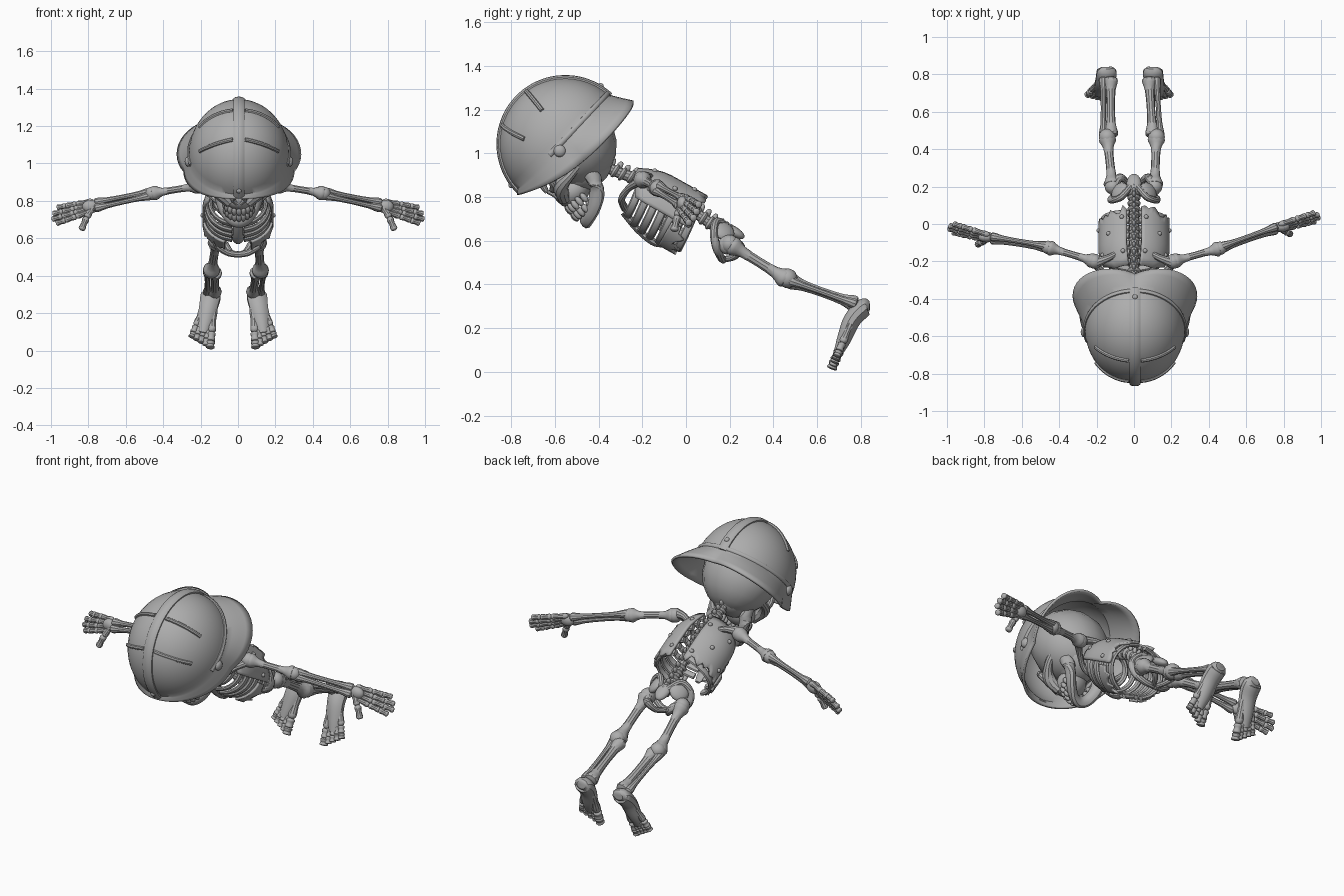
import bpy, bmesh, math, random
from math import sin, cos, pi
from mathutils import Vector, Matrix

random.seed(4)
if "Cube" in bpy.data.objects:
    bpy.data.objects.remove(bpy.data.objects["Cube"])

material = bpy.data.materials.new("bone grey")
material.use_nodes = True
GREY = (0.42, 0.42, 0.42, 1)
material.diffuse_color = GREY
material.node_tree.nodes["Principled BSDF"].inputs["Base Color"].default_value = GREY

# Leaning frames: local -Y is the front, local Z is up along the body
HEAD = Matrix.Translation((0.005, -0.55, 1.04)) @ Matrix.Rotation(0.69, 4, 'X')
TORSO = Matrix.Translation((0, -0.1, 0.75)) @ Matrix.Rotation(1.06, 4, 'X')
PELVIS = Matrix.Translation((0, 0.17, 0.605)) @ Matrix.Rotation(1.06, 4, 'X')
SIDES = (("left", 1), ("right", -1))
DOME = Vector((0.262, 0.295, 0.298))


def finish(bm, name, frame=None, shell=0):
    """Turn a bmesh into a smooth-shaded object, optionally with thickness."""
    bmesh.ops.recalc_face_normals(bm, faces=bm.faces)
    mesh = bpy.data.meshes.new(name)
    bm.to_mesh(mesh)
    bm.free()
    mesh.materials.append(material)
    mesh.polygons.foreach_set("use_smooth", [True] * len(mesh.polygons))
    mesh.set_sharp_from_angle(angle=math.radians(35))
    ob = bpy.data.objects.new(name, mesh)
    bpy.context.collection.objects.link(ob)
    if frame:
        ob.matrix_world = frame
    if shell:
        mod = ob.modifiers.new("thickness", 'SOLIDIFY')
        mod.thickness, mod.offset = shell, 0


def skin(bm, rings, wrap=True):
    """Join rows of points with quads."""
    rows = [[bm.verts.new(p) for p in ring] for ring in rings]
    for a, b in zip(rows, rows[1:]):
        for i in range(len(a) if wrap else len(a) - 1):
            j = (i + 1) % len(a)
            bm.faces.new((a[i], a[j], b[j], b[i]))
    return rows


def tube(bm, points, flat=1, ref=(0, 0, 1), n=10, steps=4):
    """Smooth tube through (x, y, z, radius) points; flat stretches it along ref."""
    p = [Vector(q) for q in points]
    p = [2 * p[0] - p[1]] + p + [2 * p[-1] - p[-2]]
    path = []
    for a, b, c, d in zip(p, p[1:], p[2:], p[3:]):
        for k in range(steps):
            t = k / steps
            path.append(0.5 * (2 * b + (c - a) * t + (2 * a - 5 * b + 4 * c - d) * t * t
                               + (3 * b - a - 3 * c + d) * t ** 3))
    path.append(p[-2])
    rings = []
    for i, q in enumerate(path):
        tangent = (path[min(i + 1, len(path) - 1)] - path[max(i - 1, 0)]).xyz.normalized()
        side = Vector(ref).cross(tangent).normalized()
        other = tangent.cross(side) * flat
        rings.append([q.xyz + q.w * (side * cos(2 * pi * k / n) + other * sin(2 * pi * k / n))
                      for k in range(n)])
    rows = skin(bm, rings)
    bm.faces.new(rows[0])
    bm.faces.new(rows[-1])


def ball(bm, centre, size, frame=Matrix()):
    m = Matrix.Translation(centre) @ frame @ Matrix.Diagonal((*size, 1))
    bmesh.ops.create_uvsphere(bm, u_segments=16, v_segments=10, radius=1, matrix=m)


def bone(bm, a, b, r, knob=1.7, ref=(0, 0, 1)):
    """Long bone with swollen ends."""
    a, b = Vector(a), Vector(b)
    shape = ((0, 0.5), (0.03, knob), (0.1, knob), (0.22, 1), (0.5, 0.85),
             (0.78, 1), (0.9, knob), (0.97, knob), (1, 0.5))
    tube(bm, [(*a.lerp(b, t), r * k) for t, k in shape], ref=ref, steps=2)


def digit(bm, a, b, r, ref=(0, 0, 1)):
    """Stubby finger or toe bone with rounded ends."""
    a, b = Vector(a), Vector(b)
    shape = ((-0.08, 0.45), (0.06, 0.95), (0.2, 1.05), (0.5, 0.85), (0.8, 1.05), (0.94, 0.9), (1.0, 0.4))
    tube(bm, [(*a.lerp(b, t), r * k) for t, k in shape], ref=ref, steps=2)


# Helmet shell with a crease and a flared brim
def helmet_ring(k):
    ring = []
    for i in range(72):
        a = 2 * pi * i / 72
        c, s = cos(a), sin(a)
        th = math.acos((0.015 + 0.035 * s) / DOME.z) * min(k, 12) / 12
        x, y, z = DOME.x * sin(th) * c, DOME.y * sin(th) * s, DOME.z * cos(th)
        if k > 12:
            t = (k - 12) / 4
            flare = (0.018 + 0.011 * (1 + s) + 0.17 * max(0, s) * abs(c)) * t ** 0.9
            x, y = x + flare * c, y + flare * s
            z += (-0.04 - 0.07 * c * c - z) * t
        ring.append((x, y, z))
    return ring


bm = bmesh.new()
rows = skin(bm, [helmet_ring(k) for k in range(1, 17)])
bm.faces.new(rows[0])
finish(bm, "helmet_shell", HEAD, 0.014)


def on_dome(d, lift=1.02):
    return tuple(Vector(d).normalized() * lift * DOME)


def on_dome(d, lift=1.025):
    d = Vector(d).normalized() * lift
    return d.x * DOME.x, d.y * DOME.y, d.z * DOME.z


# Helmet crest, ribs, crease band and rivets
bm = bmesh.new()
tube(bm, [(*on_dome((0, -cos(a), sin(a))), 0.014)
          for a in [-0.1 + i * 3.1 / 20 for i in range(21)]], flat=2.2, ref=(1, 0, 0), steps=2)
finish(bm, "helmet_crest", HEAD)
bm = bmesh.new()
for s in (1, -1):
    for start, end in (((0.12, -0.55, 0.82), (0.76, -0.42, 0.45)),
                       ((0.12, 0.05, 0.96), (0.76, 0.05, 0.6))):
        start, end = Vector(start), Vector(end)
        line = [start.lerp(end, t / 5) for t in range(6)]
        tube(bm, [(*on_dome((s * d.x, d.y, d.z)), 0.011) for d in line], n=8)
    band = [pi / 2 - s * (0.05 + i * 0.165) for i in range(12)]
    tube(bm, [(*on_dome((cos(a), sin(a), 0.07 + 0.12 * sin(a))), 0.01) for a in band], flat=1.3)
    ball(bm, (s * 0.272, -0.04, -0.005), (0.018, 0.028, 0.028))
for a in (0.05, 2.8):
    ball(bm, on_dome((0, -cos(a), sin(a)), 1.05), (0.015, 0.015, 0.015))
finish(bm, "helmet_ribs_and_rivets", HEAD)

# Skull: cranium, eye rims, cheeks, upper jaw
bm = bmesh.new()
ball(bm, (0, 0.03, 0), (0.215, 0.2, 0.225))
ball(bm, (0, 0.01, -0.14), (0.12, 0.13, 0.1))
ball(bm, (0, -0.11, -0.185), (0.085, 0.085, 0.07))
tube(bm, [(0, -0.18, -0.03, 0.02), (0, -0.2, -0.08, 0.016), (0, -0.205, -0.115, 0.01)], ref=(1, 0, 0))
for s in (1, -1):
    tube(bm, [(s * 0.072 + 0.052 * cos(i * pi / 6), -0.175 + 0.02 * abs(cos(i * pi / 6)),
               -0.075 + 0.046 * sin(i * pi / 6), 0.018) for i in range(13)], ref=(0, 1, 0), steps=2)
    tube(bm, [(s * 0.15, 0.02, -0.1, 0.022), (s * 0.15, -0.07, -0.12, 0.022),
              (s * 0.11, -0.14, -0.135, 0.034), (s * 0.05, -0.165, -0.19, 0.028)])
    tube(bm, [(s * 0.012, -0.2, -0.115, 0.01), (s * 0.032, -0.185, -0.15, 0.012),
              (s * 0.01, -0.185, -0.178, 0.012)], ref=(0, 1, 0))
finish(bm, "skull", HEAD)

# Lower jaw and teeth
bm = bmesh.new()
half = [(0.112, -0.005, -0.12, 0.02), (0.108, 0.0, -0.2, 0.027), (0.1, -0.025, -0.255, 0.029),
        (0.08, -0.08, -0.3, 0.027), (0.045, -0.13, -0.322, 0.026)]
tube(bm, half + [(0, -0.15, -0.327, 0.028)] + [(-x, y, z, r) for x, y, z, r in reversed(half)],
     flat=1.3, ref=(0, 0.5, 1))
finish(bm, "lower_jaw", HEAD)
bm = bmesh.new()
for z, size in ((-0.24, 0.08), (-0.28, 0.075)):
    for i in range(11):
        a = pi * i / 10
        ball(bm, (size * cos(a), -0.09 - 0.09 * sin(a), z), (0.014, 0.014, 0.026))
finish(bm, "teeth", HEAD)

# Spine: a row of vertebrae with rear spurs along a curve
bm = bmesh.new()
spine = [(-0.39, 0.95), (-0.29, 0.905), (-0.17, 0.87), (-0.05, 0.81), (0.05, 0.725), (0.14, 0.66), (0.2, 0.62)]
spine = [Vector((0, y, z)) for y, z in spine]
tube(bm, [(*p, 0.025) for p in spine], ref=(1, 0, 0))
tilt = Matrix.Rotation(1.0, 4, 'X')
for a, b in zip(spine, spine[1:]):
    for k in range(3):
        c = a.lerp(b, k / 3)
        ball(bm, c, (0.036, 0.034, 0.015), tilt)
        ball(bm, c + tilt @ Vector((0, 0.028, -0.005)), (0.012, 0.024, 0.014), tilt)
finish(bm, "spine")


# Rib cage, following an oval that narrows at the top
def chest(t, z, s=1, out=0):
    k = 1 - 0.42 * max(0, (z - 0.03) / 0.18) ** 2
    return (s * (0.168 * k + out) * sin(t), (0.14 * k + out) * cos(t) - 0.012, z)


bm = bmesh.new()
for s in (1, -1):
    for r in range(7):
        z0 = 0.17 - r * 0.046
        end = 2.95 if r < 5 else 2.65
        path = []
        for i in range(9):
            t = 0.15 + (end - 0.15) * i / 8
            x, y, z = chest(t, z0, s)
            path.append((x, y, z - 0.04 * sin(t * 0.6), 0.012))
        tube(bm, path, flat=1.6, n=8, steps=3)
tube(bm, [(0, -0.105, 0.15, 0.02), (0, -0.145, 0.06, 0.015), (0, -0.16, -0.03, 0.017),
          (0, -0.155, -0.08, 0.008)], flat=1.8, ref=(1, 0, 0))
finish(bm, "rib_cage", TORSO)

# Tattered back and front plates with studs
for side, s in SIDES:
    for part, t0, t1, top, low in (("back", 0.22, 1.65, 0.19, -0.13), ("front", 1.75, 2.75, -0.06, -0.135)):
        bm = bmesh.new()
        columns = []
        for i in range(15):
            t = t0 + (t1 - t0) * i / 14
            bottom = low + random.uniform(-0.025, 0.03)
            lid = top - (0.07 * max(0, t - 0.9) if part == "back" else 0)
            columns.append([chest(t, lid + (bottom - lid) * k / 9, s, 0.016) for k in range(10)])
        skin(bm, columns, wrap=False)
        finish(bm, f"{side}_{part}_plate", TORSO, 0.014)
    bm = bmesh.new()
    for t, z in ((0.35, 0.12), (0.35, -0.08), (0.8, 0.0), (1.2, 0.1), (1.45, -0.07)):
        ball(bm, chest(t, z, s, 0.022), (0.012, 0.012, 0.012))
    finish(bm, f"{side}_plate_studs", TORSO)
    # Collar bone and shoulder blade spur
    bm = bmesh.new()
    tube(bm, [(s * 0.02, -0.09, 0.155, 0.018), (s * 0.1, -0.06, 0.19, 0.016),
              (s * 0.16, 0.0, 0.185, 0.016), (s * 0.21, 0.05, 0.16, 0.022)], ref=(0, 1, 0))
    tube(bm, [(s * 0.06, 0.09, 0.09, 0.014), (s * 0.13, 0.09, 0.14, 0.018), (s * 0.2, 0.07, 0.16, 0.028)])
    finish(bm, f"{side}_shoulder", TORSO)

# Pelvis: iliac wings, rims, sockets and sitting bones
bm = bmesh.new()
ball(bm, (0, 0.055, -0.02), (0.04, 0.025, 0.06))
for s in (1, -1):
    ball(bm, (s * 0.075, 0.035, 0.02), (0.055, 0.025, 0.055), Matrix.Rotation(-s * 0.7, 4, 'Z'))
    ball(bm, (s * 0.105, -0.01, -0.03), (0.035, 0.045, 0.045))
    tube(bm, [(s * 0.02, 0.06, 0.0, 0.018), (s * 0.07, 0.06, 0.065, 0.018), (s * 0.12, 0.01, 0.055, 0.018),
              (s * 0.115, -0.045, 0.01, 0.02), (s * 0.06, -0.075, -0.03, 0.018), (0, -0.08, -0.045, 0.018)],
         ref=(0.3, 0.4, 1))
    tube(bm, [(s * 0.1, 0.01, -0.04, 0.022), (s * 0.075, 0.01, -0.085, 0.022),
              (s * 0.04, -0.04, -0.085, 0.015), (s * 0.01, -0.075, -0.05, 0.015)], ref=(0.3, 0.4, 1))
finish(bm, "pelvis", PELVIS)

# Arms and hands; each side holds its own pose
ARMS = {"left": ((0.21, -0.2, 0.88), (0.46, -0.13, 0.84), (0.77, -0.02, 0.775), (0.995, 0.045, 0.715)),
        "right": ((-0.21, -0.2, 0.88), (-0.46, -0.125, 0.84), (-0.77, -0.075, 0.775), (-0.995, -0.015, 0.715))}
LEGS = {"left": ((0.11, 0.2, 0.585), (0.12, 0.465, 0.42), (0.1, 0.785, 0.295), (0.15, 0.665, 0.012)),
        "right": ((-0.115, 0.2, 0.585), (-0.143, 0.465, 0.42), (-0.145, 0.785, 0.295), (-0.205, 0.665, 0.012))}
SPREAD = Vector((0, 0.49, 0.87))
for side, s in SIDES:
    shoulder, elbow, wrist, tip = map(Vector, ARMS[side])
    bm = bmesh.new()
    bone(bm, shoulder, elbow, 0.022)
    ball(bm, shoulder, (0.04, 0.04, 0.04))
    ball(bm, elbow, (0.036, 0.036, 0.036))
    for k in (-1, 1):
        off = SPREAD * k * 0.018
        bone(bm, elbow + off * 0.7, wrist + off, 0.016, 1.4)
    finish(bm, f"{side}_arm")
    bm = bmesh.new()
    ball(bm, wrist.lerp(tip, 0.08), (0.045, 0.028, 0.036))
    for j in range(4):
        off = SPREAD * (j - 1.5) * 0.028
        reach = (0.9, 1, 0.98, 0.88)[j]
        a, b = wrist + off * 0.7, wrist.lerp(tip, reach) + off * 1.15
        joints = (0.05, 0.48, 0.76, 1)
        for t0, t1 in zip(joints, joints[1:]):
            digit(bm, a.lerp(b, t0), a.lerp(b, t1), 0.0155)
    thumb = wrist + Vector((s * 0.068, -0.035, -0.132))
    knuckle = wrist + Vector((s * 0.04, -0.02, -0.065))
    for a, b in ((wrist, knuckle), (knuckle, thumb)):
        digit(bm, a, b, 0.018, ref=(0, 1, 0))
    finish(bm, f"{side}_hand")

    # Legs and feet
    hip, knee, ankle, toe = map(Vector, LEGS[side])
    bm = bmesh.new()
    ball(bm, hip, (0.042, 0.042, 0.042))
    bone(bm, hip, knee, 0.027, 1.6)
    ball(bm, knee + Vector((0, 0, 0.008)), (0.045, 0.045, 0.045))
    for k, r in ((-1, 0.026), (1, 0.016)):
        off = Vector((s * k * 0.02, 0, 0))
        bone(bm, knee + off, ankle + off + Vector((0, 0, 0.012)), r, 1.4)
    finish(bm, f"{side}_leg")
    bm = bmesh.new()
    tube(bm, [(*(ankle + Vector((0, 0.055, 0.005))), 0.022), (*(ankle + Vector((0, 0.03, 0))), 0.042),
              (*ankle.lerp(toe, 0.2), 0.04), (*ankle.lerp(toe, 0.5), 0.033),
              (*ankle.lerp(toe, 0.72), 0.022)], flat=1.3, ref=(1, 0, 0))
    for j in range(5):
        off = Vector((s * (j - 2) * 0.028, 0, 0))
        end = toe.lerp(ankle, 0.05 * j) + off
        start = ankle.lerp(toe, 0.22) + off * 0.5
        r = 0.023 if j == 0 else 0.018
        for t0, t1 in ((0, 0.62), (0.62, 0.83), (0.83, 1)):
            digit(bm, start.lerp(end, t0), start.lerp(end, t1), r, ref=(1, 0, 0))
    finish(bm, f"{side}_foot")
